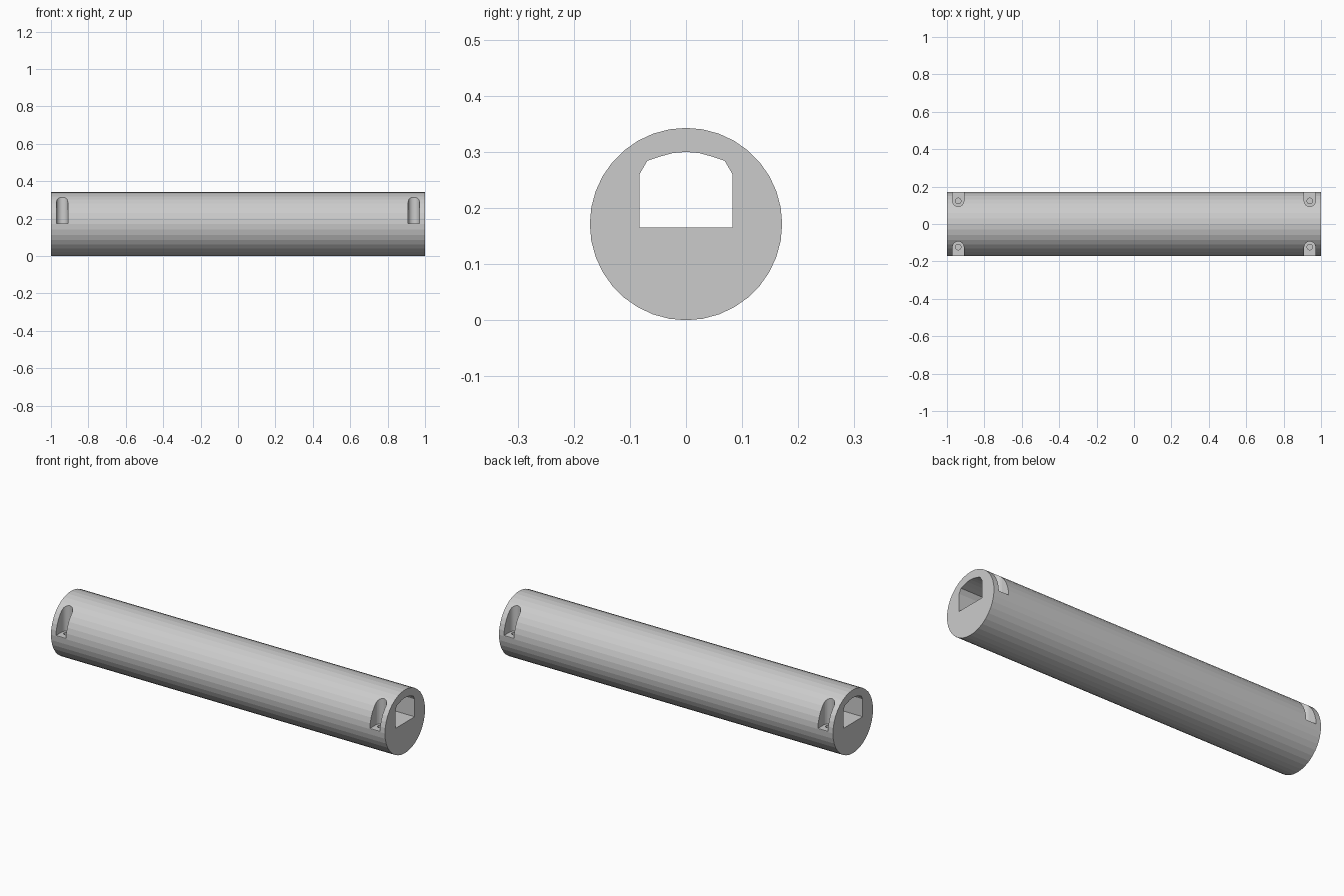
import bpy, bmesh, math

if "Cube" in bpy.data.objects:
    bpy.data.objects.remove(bpy.data.objects["Cube"])

R, ZC, HALF = 0.1714, 0.1714, 1.0

grey = bpy.data.materials.new("light grey")
grey.diffuse_color = (0.6, 0.6, 0.6, 1)
grey.use_nodes = True
grey.node_tree.nodes["Principled BSDF"].inputs["Base Color"].default_value = grey.diffuse_color


def prism(name, points, direction):
    """Extrude a closed outline of 3D points along a direction."""
    bm = bmesh.new()
    face = bm.faces.new([bm.verts.new(p) for p in points])
    out = bmesh.ops.extrude_face_region(bm, geom=[face])
    verts = [v for v in out["geom"] if isinstance(v, bmesh.types.BMVert)]
    bmesh.ops.translate(bm, vec=direction, verts=verts)
    bmesh.ops.recalc_face_normals(bm, faces=bm.faces)
    mesh = bpy.data.meshes.new(name)
    bm.to_mesh(mesh)
    bm.free()
    mesh.materials.append(grey)
    obj = bpy.data.objects.new(name, mesh)
    bpy.context.collection.objects.link(obj)
    return obj


def arc(cx, cy, r, start, end, steps):
    angles = [math.radians(start + (end - start) * i / steps) for i in range(steps + 1)]
    return [(cx + r * math.cos(a), cy + r * math.sin(a)) for a in angles]


# Round body along x
body = prism("tube_body", [(-HALF, y, z) for y, z in arc(0, ZC, R, 0, 360, 36)[:-1]],
             (2 * HALF, 0, 0))
cutters = []

# Channel with an arched roof through the full length
half = [(0.083, 0.165), (0.083, 0.26), (0.069, 0.284), (0.045, 0.292), (0.023, 0.298)]
profile = half + [(0, 0.3)] + [(-y, z) for y, z in reversed(half)]
cutters.append(prism("channel_cutter", [(-1.1, y, z) for y, z in profile], (2.2, 0, 0)))

# Screw pockets with round inner ends, and blind screw holes
for sx in (-1, 1):
    for sy in (-1, 1):
        x, y = sx * 0.94, 0.1235
        outline = [(x + 0.03, 0.25)] + arc(x, y, 0.03, 0, -180, 16) + [(x - 0.03, 0.25)]
        cutters.append(prism("pocket_cutter", [(px, sy * py, 0.175) for px, py in outline],
                             (0, 0, 0.3)))
        hole = arc(x, sy * y, 0.015, 0, 360, 16)[:-1]
        cutters.append(prism("hole_cutter", [(px, py, 0.09) for px, py in hole],
                             (0, 0, 0.12)))

for cutter in cutters:
    cutter.hide_render = True
    mod = body.modifiers.new("cut", "BOOLEAN")
    mod.operation = "DIFFERENCE"
    mod.solver = "EXACT"
    mod.object = cutter

# Bake the cuts and remove the cutters
deps = bpy.context.evaluated_depsgraph_get()
result = bpy.data.meshes.new_from_object(body.evaluated_get(deps))
body.modifiers.clear()
body.data = result
for cutter in cutters:
    bpy.data.objects.remove(cutter)
